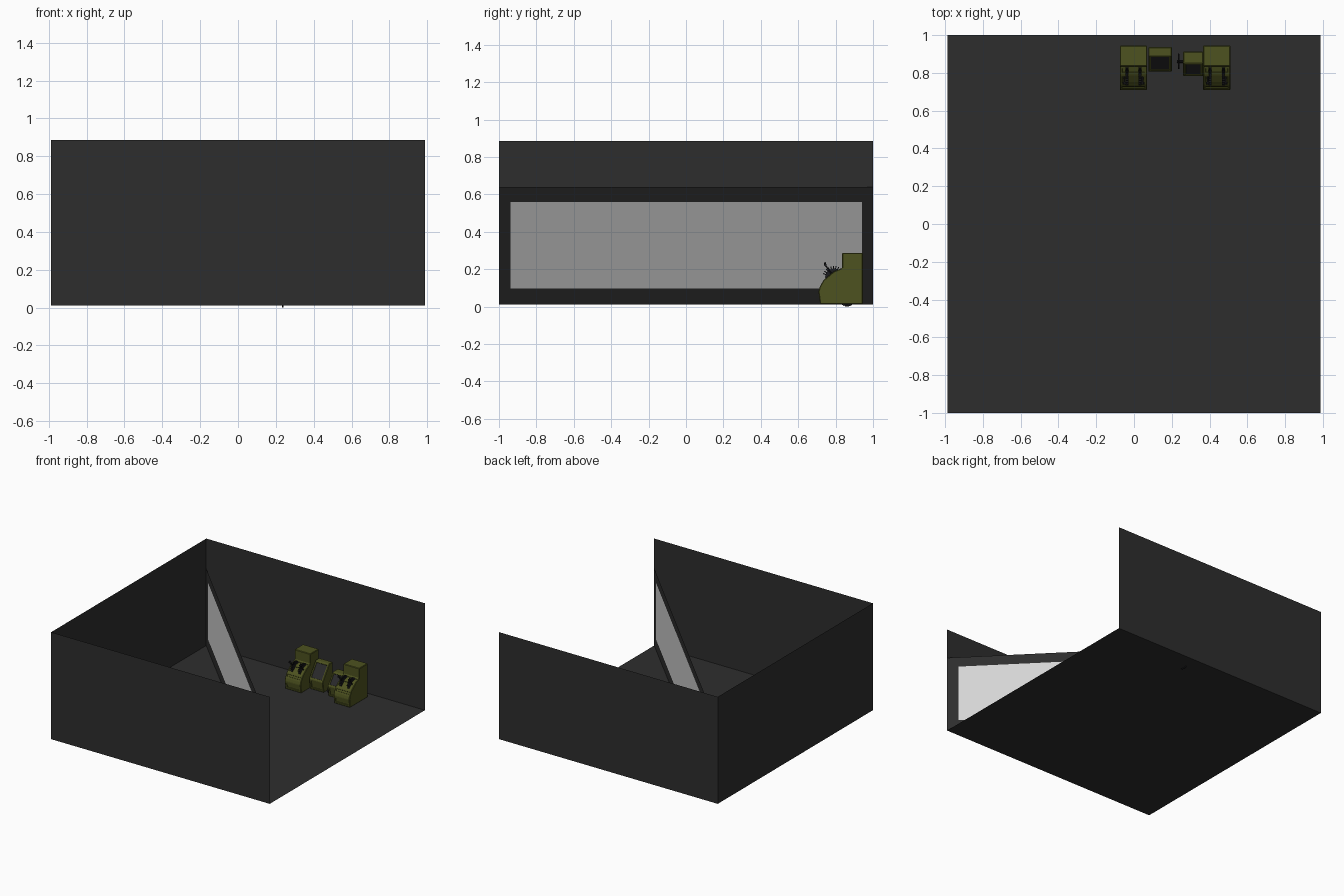
import bpy, bmesh, math
from mathutils import Vector, Matrix

if "Cube" in bpy.data.objects:
    bpy.data.objects.remove(bpy.data.objects["Cube"])


def mat(name, r, g, b):
    m = bpy.data.materials.new(name)
    m.diffuse_color = (r, g, b, 1)
    m.use_nodes = True
    m.node_tree.nodes["Principled BSDF"].inputs["Base Color"].default_value = m.diffuse_color
    return m


CHARCOAL = mat("charcoal", 0.027, 0.027, 0.027)
OLIVE = mat("olive", 0.075, 0.085, 0.014)
BLACK = mat("black", 0.012, 0.012, 0.014)
SCREEN = mat("screen grey", 0.022, 0.022, 0.024)
GLASS = mat("pale glass", 0.66, 0.66, 0.66)


def finish(bm, name, *mats):
    me = bpy.data.meshes.new(name)
    bm.to_mesh(me)
    bm.free()
    for m in mats:
        me.materials.append(m)
    ob = bpy.data.objects.new(name, me)
    bpy.context.collection.objects.link(ob)
    return ob


def quad(name, pts, m):
    bm = bmesh.new()
    bm.faces.new([bm.verts.new(p) for p in pts])
    return finish(bm, name, m)


def upright(name, a, b, z0, z1, m):
    """Vertical sheet between two floor points."""
    return quad(name, [(*a, z0), (*b, z0), (*b, z1), (*a, z1)], m)


def add_box(bm, c, s, rot=0):
    mtx = Matrix.Translation(c) @ Matrix.Rotation(rot, 4, 'X') @ Matrix.Diagonal((*s, 1))
    bmesh.ops.create_cube(bm, size=1, matrix=mtx)


def add_rod(bm, a, b, r, n=8):
    a, b = Vector(a), Vector(b)
    d = b - a
    mtx = Matrix.Translation((a + b) / 2) @ d.to_track_quat('Z', 'Y').to_matrix().to_4x4()
    bmesh.ops.create_cone(bm, cap_ends=True, segments=n, radius1=r, radius2=r,
                          depth=d.length, matrix=mtx)


# Room: floor, three walls, open on the right
X, Z0, Z1 = 0.987, 0.012, 0.885
quad("floor", [(-X, -1, Z0), (X, -1, Z0), (X, 1, Z0), (-X, 1, Z0)], CHARCOAL)
upright("front_wall", (-X, -1), (X, -1), Z0, Z1, CHARCOAL)
upright("left_wall", (-X, 1), (-X, -1), Z0, Z1, CHARCOAL)
upright("back_wall", (X, 1), (-X, 1), Z0, Z1, CHARCOAL)

# Diagonal partition: frame around one long pane
A, B = Vector((X, -1)), Vector((-X, 1))
a, b = A.lerp(B, 0.031), A.lerp(B, 0.97)
upright("partition_sill", A, B, Z0, 0.098, CHARCOAL)
upright("partition_header", A, B, 0.56, 0.64, CHARCOAL)
upright("partition_end_front", A, a, 0.098, 0.56, CHARCOAL)
upright("partition_end_back", b, B, 0.098, 0.56, CHARCOAL)
upright("partition_glass", a, b, 0.098, 0.56, GLASS)


def console(name, x0, x1, profile, slope_mat, inset):
    """Extruded side profile, bevelled, with inset sloped deck and front plate."""
    bm = bmesh.new()
    f = bm.faces.new([bm.verts.new((x0, y, z)) for y, z in profile])
    ext = bmesh.ops.extrude_face_region(bm, geom=[f])
    bmesh.ops.translate(bm, vec=(x1 - x0, 0, 0),
                        verts=[v for v in ext["geom"] if isinstance(v, bmesh.types.BMVert)])
    bmesh.ops.recalc_face_normals(bm, faces=bm.faces)
    bmesh.ops.bevel(bm, geom=bm.edges[:], offset=0.004, segments=1, affect='EDGES')
    bm.normal_update()
    big = [f for f in bm.faces if f.calc_area() > 0.003 and f.normal.y < -0.3]
    slopes = [f for f in big if f.normal.z > 0.3]
    fronts = [f for f in big if f.normal.z < 0.2 and f.calc_center_median().z < 0.15]
    for faces, t in ((slopes, inset), (fronts, 0.018)):
        if faces:
            bmesh.ops.inset_individual(bm, faces=faces, thickness=t, depth=0)
            bmesh.ops.inset_individual(bm, faces=faces, thickness=0.002, depth=-0.004)
    for f in slopes:
        f.material_index = 1
    return finish(bm, name, OLIVE, slope_mat)


# Tall control desks with levers
TALL = [(0.945, 0.013), (0.945, 0.288), (0.835, 0.288), (0.835, 0.207),
        (0.79, 0.188), (0.735, 0.142), (0.714, 0.105), (0.708, 0.08), (0.717, 0.013)]
for side, cx in (("left", -0.003), ("right", 0.438)):
    console(side + "_desk", cx - 0.072, cx + 0.072, TALL, OLIVE, 0.012)
    for i, sx in enumerate((-0.035, 0.035)):
        bm = bmesh.new()
        x, c = cx + sx, Vector((0, 0.79, 0.158))
        # toothed quadrant
        add_rod(bm, (x - 0.007, c.y, c.z), (x + 0.007, c.y, c.z), 0.046, 20)
        for k in range(9):
            t = math.radians(50 + k * 14)
            d = Vector((0, math.cos(t), math.sin(t)))
            add_box(bm, Vector((x, 0, 0)) + c + d * 0.05, (0.016, 0.02, 0.005), t)
        # long handle with grip
        tip = Vector((0, 0.745, 0.222))
        off = Vector((x + (0.013 if sx > 0 else -0.013), 0, 0))
        add_rod(bm, off + c, off + tip, 0.004)
        add_rod(bm, off + tip - Vector((0.01, 0, 0)), off + tip + Vector((0.01, 0, 0)), 0.007)
        add_rod(bm, off + tip, off + tip + Vector((0, -0.003, 0.015)), 0.005)
        finish(bm, f"{side}_desk_lever_{i + 1}", BLACK)

# Screen desks between them
console("large_screen_desk", 0.076, 0.2,
        [(0.937, 0.013), (0.937, 0.22), (0.892, 0.22), (0.806, 0.10), (0.82, 0.013)],
        SCREEN, 0.014)
console("small_screen_desk", 0.26, 0.366,
        [(0.913, 0.013), (0.913, 0.19), (0.853, 0.19), (0.782, 0.10), (0.795, 0.013)],
        SCREEN, 0.013)

# Handwheel on the side of the small screen desk
bm = bmesh.new()
c, r, n = Vector((0.236, 0.861, 0.042)), 0.037, 16
ring = [c + Vector((0, math.cos(2 * math.pi * k / n), math.sin(2 * math.pi * k / n))) * r
        for k in range(n)]
for k in range(n):
    add_rod(bm, ring[k], ring[(k + 1) % n], 0.005, 6)
for k in range(0, n, 4):
    add_rod(bm, c, ring[k], 0.004, 6)
add_rod(bm, c - Vector((0.008, 0, 0)), c + Vector((0.026, 0, 0)), 0.008)
finish(bm, "handwheel", BLACK)
